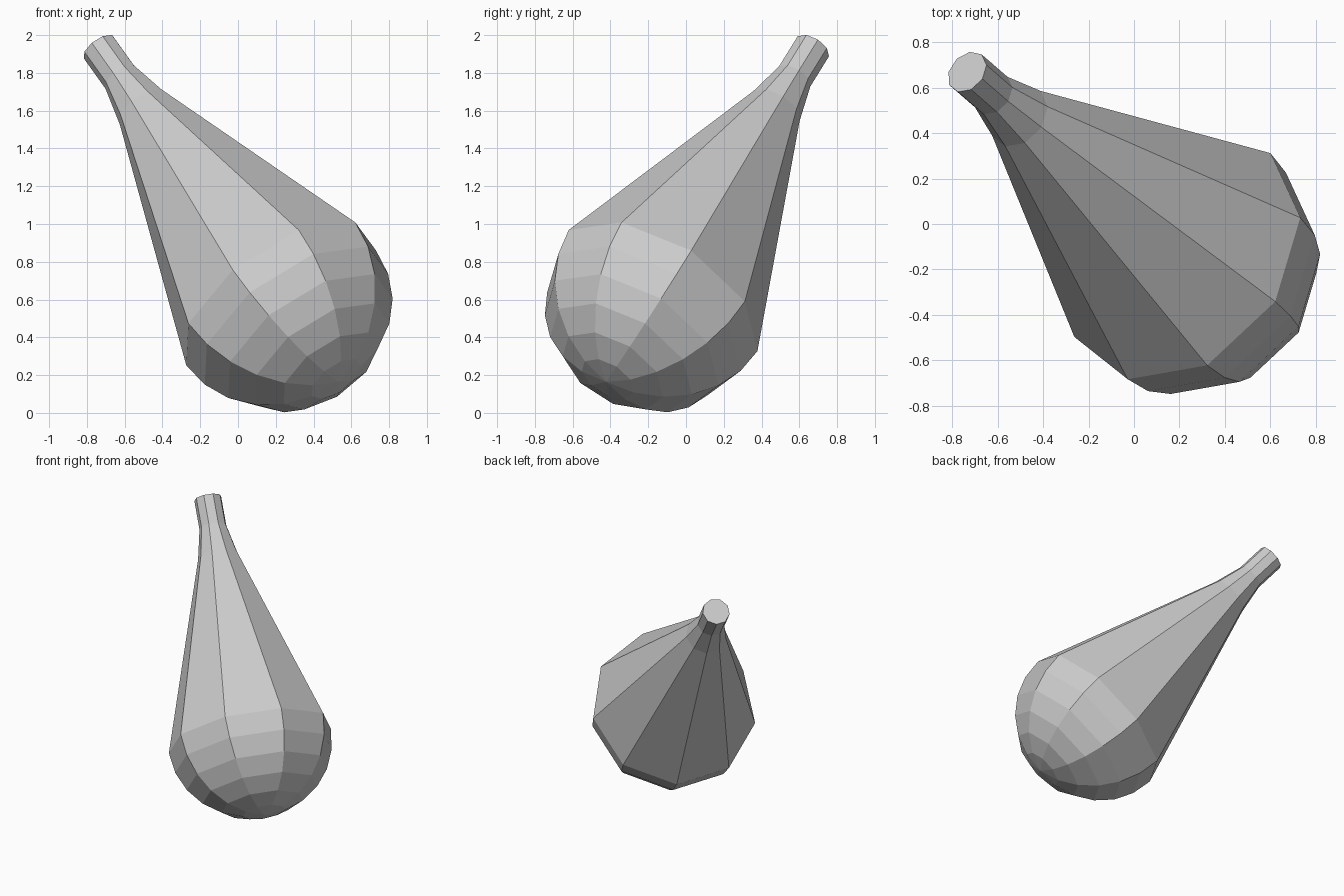
import bpy, bmesh
from math import sin, cos, pi, radians
from mathutils import Vector

if "Cube" in bpy.data.objects:
    bpy.data.objects.remove(bpy.data.objects["Cube"])

SIDES = 9
R = 0.603
center = Vector((0.216, -0.153, 0.603))           # centre of the round end
axis = Vector((-0.519, 0.449, 0.727)).normalized()  # points to the narrow end
u = Vector((0.172, -0.774, 0.609))
u = (u - axis * u.dot(axis)).normalized()
v = axis.cross(u)

# Profile as (distance along axis, radius): round end, long taper, neck
profile = [(-R * sin(radians(a)), R * cos(radians(a))) for a in range(75, -1, -15)]
profile += [(1.39, 0.148), (1.61, 0.1), (1.83, 0.1)]

bm = bmesh.new()
rings = []
for t, r in profile:
    rings.append([bm.verts.new(center + axis * t
                  + (u * cos(2 * pi * i / SIDES) + v * sin(2 * pi * i / SIDES)) * r)
                  for i in range(SIDES)])
for a, b in zip(rings, rings[1:]):
    for i in range(SIDES):
        j = (i + 1) % SIDES
        bm.faces.new((a[i], a[j], b[j], b[i]))

# Pole of the round end and flat cap on the neck
pole = bm.verts.new(center - axis * R)
for i in range(SIDES):
    bm.faces.new((pole, rings[0][(i + 1) % SIDES], rings[0][i]))
bm.faces.new(rings[-1])
bmesh.ops.recalc_face_normals(bm, faces=bm.faces)

mesh = bpy.data.meshes.new("bulb_body")
bm.to_mesh(mesh)
bm.free()
obj = bpy.data.objects.new("bulb_body", mesh)
bpy.context.collection.objects.link(obj)
